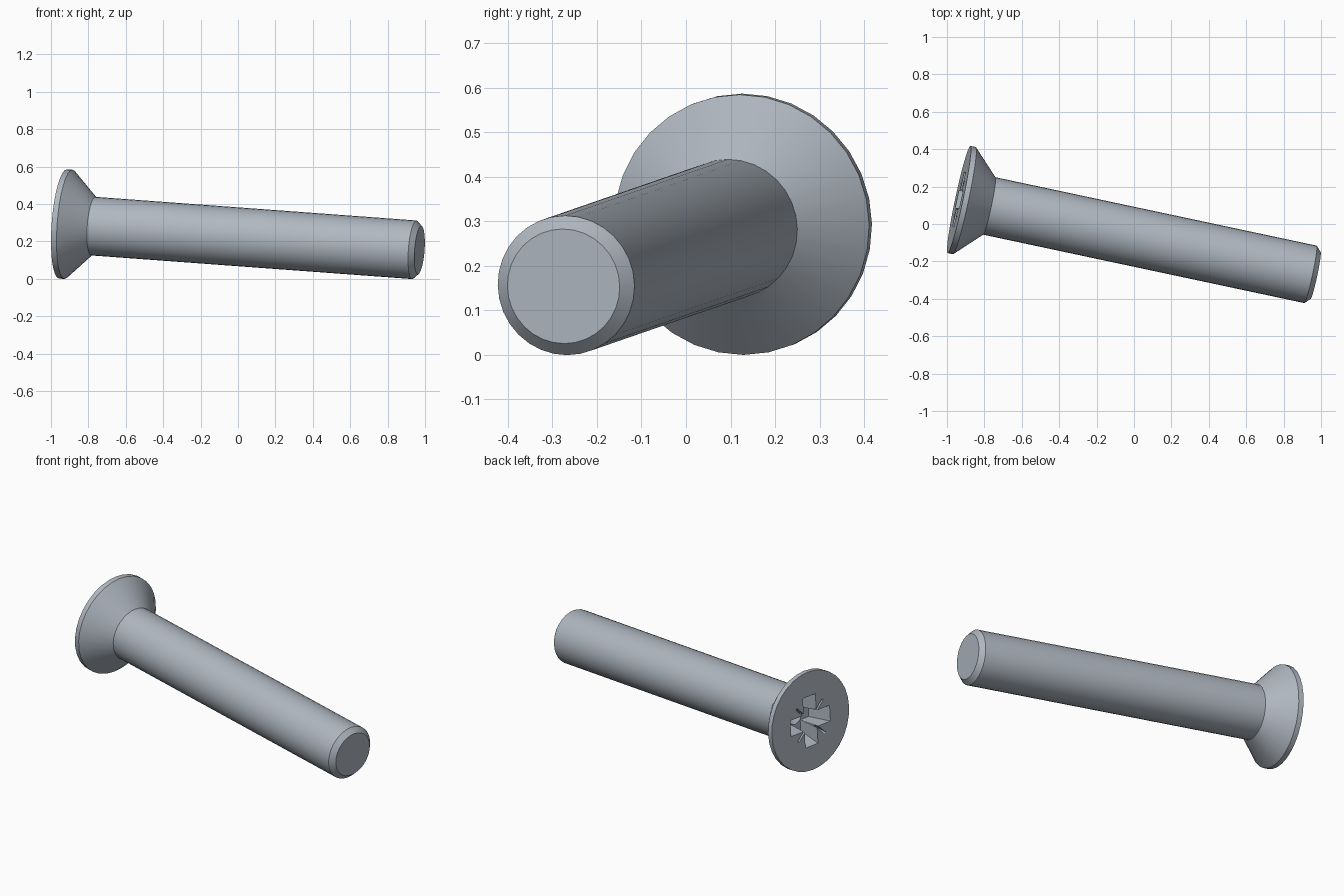
import bpy, bmesh, math
from mathutils import Vector, Matrix

old = bpy.data.objects.get("Cube")
if old:
    bpy.data.objects.remove(old, do_unlink=True)

SIDES = 32
HEAD_R, SHAFT_R, TIP_R, LENGTH = 0.293, 0.157, 0.129, 1.954

steel = bpy.data.materials.new("steel_grey")
steel.use_nodes = True
colour = (0.43, 0.475, 0.53, 1)
steel.diffuse_color = colour
steel.node_tree.nodes["Principled BSDF"].inputs["Base Color"].default_value = colour


def add_object(name, bm):
    bmesh.ops.recalc_face_normals(bm, faces=bm.faces[:])
    mesh = bpy.data.meshes.new(name)
    bm.to_mesh(mesh)
    bm.free()
    mesh.materials.append(steel)
    obj = bpy.data.objects.new(name, mesh)
    bpy.context.collection.objects.link(obj)
    return obj


def turned(name, profile, sides):
    """Closed solid of rings along local z from (radius, height) pairs."""
    bm = bmesh.new()
    rings = []
    for r, z in profile:
        rings.append([bm.verts.new((r * math.cos(a), r * math.sin(a), z))
                      for a in (math.tau * i / sides for i in range(sides))])
    for low, high in zip(rings, rings[1:]):
        for i in range(sides):
            j = (i + 1) % sides
            bm.faces.new((low[i], low[j], high[j], high[i]))
    bm.faces.new(rings[0])
    bm.faces.new(rings[-1])
    return add_object(name, bm)


def tapered_bar(name, top, bottom, depth, angle):
    """Bar through the axis, narrowing from its top half-size to its bottom one."""
    bm = bmesh.new()
    bmesh.ops.create_cube(bm, size=2)
    for v in bm.verts:
        half, z = (top, -0.01) if v.co.z < 0 else (bottom, depth)
        v.co = Vector((v.co.x * half[0], v.co.y * half[1], z))
    bmesh.ops.rotate(bm, verts=bm.verts[:], matrix=Matrix.Rotation(angle, 3, 'Z'))
    return add_object(name, bm)


# Screw body: flat face, thin rim, countersunk cone, shaft, chamfered tip
screw = turned("countersunk_screw", [
    (HEAD_R, 0), (HEAD_R, 0.03), (SHAFT_R, 0.166),
    (SHAFT_R, LENGTH - 0.028), (TIP_R, LENGTH)], SIDES)

# Drive recess: core, two crossed arms, two diagonal tick grooves
cutters = [turned("recess_core", [(0.076, -0.01), (0.056, 0.13), (0.008, 0.165)], 8)]
for k in range(2):
    turn = k * math.pi / 2
    cutters.append(tapered_bar("recess_arm", (0.152, 0.048), (0.105, 0.04), 0.13, turn))
    cutters.append(tapered_bar("tick_groove", (0.162, 0.007), (0.1, 0.002), 0.03,
                               turn + math.pi / 4))

bpy.context.view_layer.objects.active = screw
for cutter in cutters:
    cutter.hide_render = True
    mod = screw.modifiers.new("recess", 'BOOLEAN')
    mod.operation = 'DIFFERENCE'
    mod.solver = 'EXACT'
    mod.object = cutter
    bpy.ops.object.modifier_apply(modifier=mod.name)
for cutter in cutters:
    bpy.data.objects.remove(cutter, do_unlink=True)

# Smooth round surfaces, sharp rims
bpy.ops.object.select_all(action='DESELECT')
screw.select_set(True)
bpy.ops.object.shade_smooth_by_angle(angle=math.radians(30))

# Lay the screw down, resting on its head rim and tip
axis = Vector((1, -0.213, -0.0736)).normalized()
side = Vector((0.213, 1, 0)).normalized()
up = axis.cross(side)
frame = Matrix((side, up, axis)).transposed().to_4x4()
screw.matrix_world = Matrix.Translation((-0.9355, 0.131, 0.294)) @ frame
